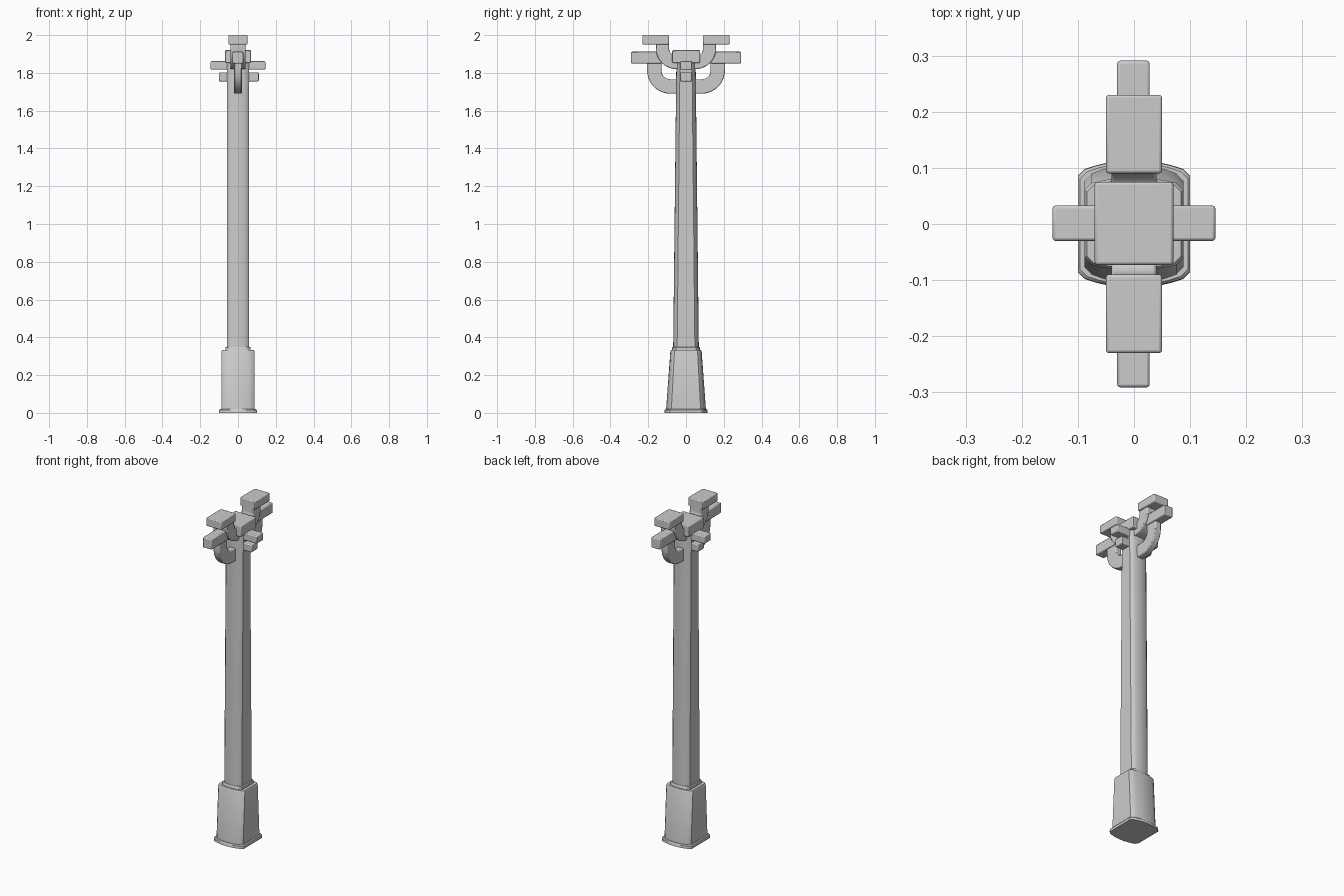
import bpy, bmesh, math
from mathutils import Vector

cube = bpy.data.objects.get("Cube")
if cube:
    bpy.data.objects.remove(cube, do_unlink=True)

grey = bpy.data.materials.new("light grey")
grey.use_nodes = True
colour = (0.6, 0.6, 0.6, 1)
grey.diffuse_color = colour
grey.node_tree.nodes["Principled BSDF"].inputs["Base Color"].default_value = colour


def finish(name, bm, bevel=0.0):
    bmesh.ops.recalc_face_normals(bm, faces=bm.faces)
    mesh = bpy.data.meshes.new(name)
    bm.to_mesh(mesh)
    bm.free()
    mesh.materials.append(grey)
    mesh.polygons.foreach_set("use_smooth", [True] * len(mesh.polygons))
    mesh.set_sharp_from_angle(angle=math.radians(35))
    ob = bpy.data.objects.new(name, mesh)
    bpy.context.collection.objects.link(ob)
    if bevel:
        mod = ob.modifiers.new("soft edges", "BEVEL")
        mod.width, mod.segments = bevel, 2
        mod.limit_method, mod.angle_limit = "ANGLE", math.radians(40)
    return ob


def loft(name, rings, bevel=0.0):
    """Skin a list of equal-length rings and cap both ends."""
    bm = bmesh.new()
    loops = [[bm.verts.new(p) for p in ring] for ring in rings]
    n = len(loops[0])
    for a, b in zip(loops, loops[1:]):
        for i in range(n):
            j = (i + 1) % n
            bm.faces.new((a[i], a[j], b[j], b[i]))
    bm.faces.new(loops[0])
    bm.faces.new(loops[-1])
    return finish(name, bm, bevel)


def bowed_ring(z, half_x, peak_y, bow, chamfer=0.012, steps=8):
    """Rectangle with bowed front and back and clipped corners."""
    inner = half_x - chamfer
    front = [Vector((half_x, -(peak_y - bow - chamfer), z))]
    for i in range(steps + 1):
        t = 1 - 2 * i / steps
        front.append(Vector((inner * t, -(peak_y - bow * t * t), z)))
    front.append(Vector((-half_x, -(peak_y - bow - chamfer), z)))
    return front + [Vector((-p.x, -p.y, z)) for p in front]


def box(name, xs, ys, zs, bevel=0.005):
    bm = bmesh.new()
    bmesh.ops.create_cube(bm, size=1)
    for v in bm.verts:
        v.co = [lo + (c + 0.5) * (hi - lo) for c, (lo, hi) in zip(v.co, (xs, ys, zs))]
    return finish(name, bm, bevel)


def curved_arm(name, side, half_x, half_t, end_y, low_z, radius, top_z):
    """Bar running out from the post and turning up in a quarter circle."""
    path = [(0.0, low_z, 0.0)]
    for i in range(11):
        a = math.pi / 2 * i / 10
        path.append((end_y - radius + radius * math.sin(a),
                     low_z + radius - radius * math.cos(a), a))
    path.append((end_y, top_z, math.pi / 2))
    rings = []
    for y, z, a in path:
        ny, nz = -math.sin(a) * half_t, math.cos(a) * half_t
        rings.append([(sx * half_x, side * (y + s * ny), z + s * nz)
                      for sx, s in ((-1, -1), (1, -1), (1, 1), (-1, 1))])
    return loft(name, rings, 0.005)


# Foot, plinth, collar and tapering post
loft("foot", [bowed_ring(0, 0.1, 0.114, 0.016), bowed_ring(0.015, 0.1, 0.113, 0.016),
              bowed_ring(0.02, 0.096, 0.109, 0.016)])
loft("plinth", [bowed_ring(0.01, 0.088, 0.106, 0.016), bowed_ring(0.325, 0.088, 0.083, 0.01),
                bowed_ring(0.333, 0.084, 0.079, 0.01)])
loft("collar", [bowed_ring(0.32, 0.067, 0.074, 0.009), bowed_ring(0.345, 0.067, 0.073, 0.009),
                bowed_ring(0.35, 0.063, 0.07, 0.009)])
loft("post", [bowed_ring(0.33, 0.058, 0.068, 0.009), bowed_ring(1.86, 0.058, 0.051, 0.007)])

# Cap and sideways cross bars
box("cap", (-0.07, 0.07), (-0.073, 0.075), (1.853, 1.92))
box("upper_cross_bar", (-0.145, 0.145), (-0.03, 0.033), (1.817, 1.862))
box("lower_cross_bar", (-0.1, 0.11), (-0.03, 0.03), (1.755, 1.802))

# Front and back curved arms with their platforms
for side, label in ((-1, "front"), (1, "back")):
    curved_arm(label + "_lower_arm", side, 0.02, 0.038, 0.168, 1.728, 0.085, 1.88)
    curved_arm(label + "_upper_arm", side, 0.04, 0.035, 0.125, 1.855, 0.075, 1.98)
    box(label + "_lower_platform", (-0.03, 0.028), sorted((side * 0.13, side * 0.291)), (1.85, 1.912))
    box(label + "_upper_platform", (-0.05, 0.05), sorted((side * 0.09, side * 0.23)), (1.95, 2.0))
